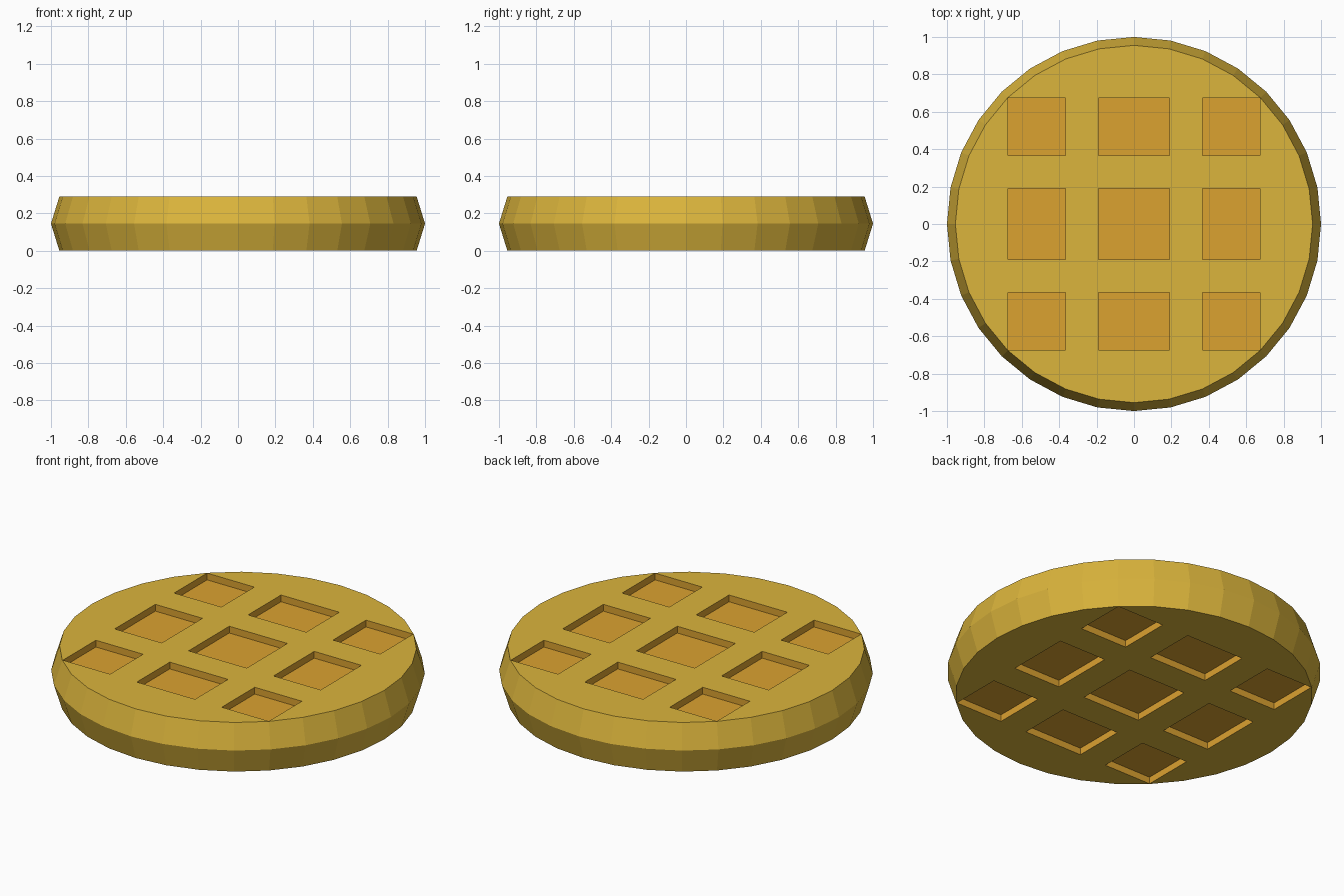
import bpy, bmesh, math
from mathutils import Matrix

if "Cube" in bpy.data.objects:
    bpy.data.objects.remove(bpy.data.objects["Cube"])

H, DEPTH, SIDES = 0.29, 0.04, 32


def material(name, colour):
    m = bpy.data.materials.new(name)
    m.diffuse_color = (*colour, 1)
    m.use_nodes = True
    m.node_tree.nodes["Principled BSDF"].inputs["Base Color"].default_value = m.diffuse_color
    return m


MATS = [material("golden batter", (0.71, 0.46, 0.045)),
        material("toasted orange", (0.71, 0.36, 0.03))]


def make_object(name, bm):
    bmesh.ops.recalc_face_normals(bm, faces=bm.faces)
    mesh = bpy.data.meshes.new(name)
    bm.to_mesh(mesh)
    bm.free()
    for m in MATS:
        mesh.materials.append(m)
    ob = bpy.data.objects.new(name, mesh)
    bpy.context.collection.objects.link(ob)
    return ob


# Round body: three rings, widest in the middle
bm = bmesh.new()
rings = []
for r, z in ((0.955, 0), (1.0, H / 2), (0.955, H)):
    rings.append([bm.verts.new((r * math.cos(a), r * math.sin(a), z))
                  for a in (i * 2 * math.pi / SIDES for i in range(SIDES))])
for lo, hi in zip(rings, rings[1:]):
    for i in range(SIDES):
        j = (i + 1) % SIDES
        bm.faces.new((lo[i], lo[j], hi[j], hi[i]))
bm.faces.new(rings[0][::-1])
bm.faces.new(rings[2])
waffle = make_object("waffle", bm)

# Pocket cutters: 3 x 3 grid on both the top and the bottom
spans = ((-0.673, -0.365), (-0.19, 0.19), (0.365, 0.673))
bm = bmesh.new()
for x0, x1 in spans:
    for y0, y1 in spans:
        for z in (0, H):
            bmesh.ops.create_cube(bm, size=1, matrix=Matrix.Translation(
                ((x0 + x1) / 2, (y0 + y1) / 2, z))
                @ Matrix.Diagonal((x1 - x0, y1 - y0, 2 * DEPTH, 1)))
for f in bm.faces:
    f.material_index = 1
cutter = make_object("pocket_cutter", bm)
cutter.hide_render = True

# Carve the pockets; cut faces keep the toasted colour
mod = waffle.modifiers.new("pockets", 'BOOLEAN')
mod.operation = 'DIFFERENCE'
mod.solver = 'EXACT'
mod.object = cutter
bpy.context.view_layer.objects.active = waffle
bpy.ops.object.modifier_apply(modifier=mod.name)
bpy.data.objects.remove(cutter)
